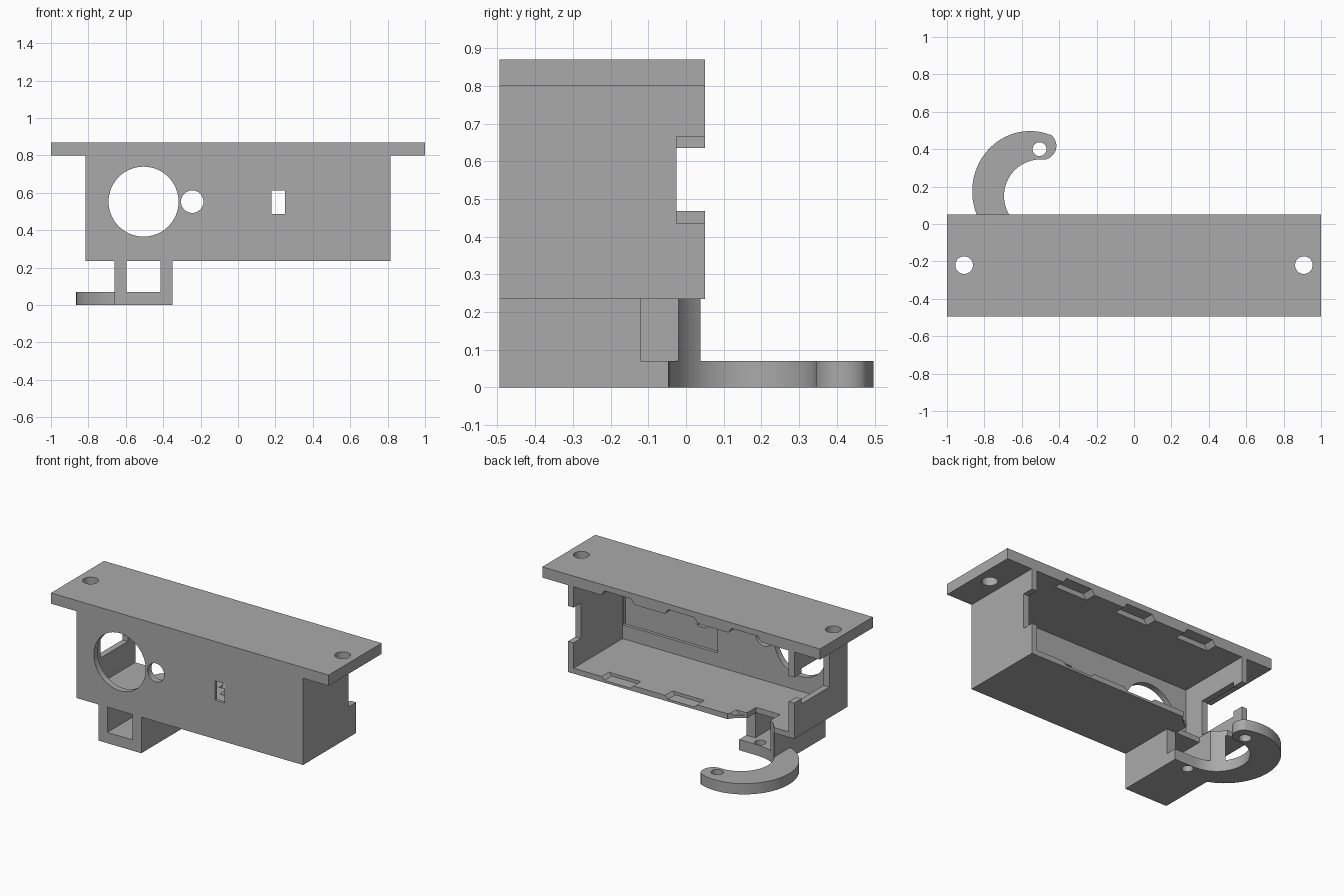
import bpy, bmesh, math
from mathutils import Vector

old = bpy.data.objects.get("Cube")
if old:
    bpy.data.objects.remove(old, do_unlink=True)

grey = bpy.data.materials.new("plain_grey")
grey.use_nodes = True
grey.diffuse_color = (0.4, 0.4, 0.4, 1)
grey.node_tree.nodes["Principled BSDF"].inputs["Base Color"].default_value = (0.4, 0.4, 0.4, 1)


def prism(name, points, axis, lo, hi):
    """Extrude a flat outline along an axis from lo to hi."""
    place = {"x": lambda a, b, c: (c, a, b),
             "y": lambda a, b, c: (a, c, b),
             "z": lambda a, b, c: (a, b, c)}[axis]
    bm = bmesh.new()
    face = bm.faces.new([bm.verts.new(place(a, b, lo)) for a, b in points])
    out = bmesh.ops.extrude_face_region(bm, geom=[face])
    moved = [v for v in out["geom"] if isinstance(v, bmesh.types.BMVert)]
    bmesh.ops.translate(bm, verts=moved, vec=Vector(place(0, 0, hi - lo)))
    bmesh.ops.recalc_face_normals(bm, faces=bm.faces)
    mesh = bpy.data.meshes.new(name)
    bm.to_mesh(mesh)
    bm.free()
    mesh.materials.append(grey)
    obj = bpy.data.objects.new(name, mesh)
    bpy.context.collection.objects.link(obj)
    return obj


def box(name, x, y, z):
    return prism(name, [(x[0], y[0]), (x[1], y[0]), (x[1], y[1]), (x[0], y[1])], "z", *z)


def arc(cx, cy, rx, ry, start, end, n):
    angles = [math.radians(start + (end - start) * i / n) for i in range(n + 1)]
    return [(cx + rx * math.cos(t), cy + ry * math.sin(t)) for t in angles]


def rod(cx, cy, r, axis, lo, hi, n=48):
    return prism("cutter", arc(cx, cy, r, r, 0, 360, n)[:-1], axis, lo, hi)


def cut(obj, *cutters):
    """Subtract each cutter, then remove it."""
    for c in cutters:
        mod = obj.modifiers.new("cut", "BOOLEAN")
        mod.operation = "DIFFERENCE"
        mod.solver = "EXACT"
        mod.object = c
        bpy.context.view_layer.update()
        graph = bpy.context.evaluated_depsgraph_get()
        mesh = bpy.data.meshes.new_from_object(obj.evaluated_get(graph))
        obj.modifiers.clear()
        obj.data = mesh
        bpy.data.objects.remove(c, do_unlink=True)


FRONT, BACK = -0.495, 0.05
SLOTS = (-0.458, 0, 0.458)


def slot(x, z_open, z_deep):
    """Latch slot with slanted ends, open at the back edge."""
    return prism("cutter", [(x - 0.125, z_open), (x + 0.125, z_open),
                            (x + 0.095, z_deep), (x - 0.095, z_deep)], "y", -0.025, 0.1)


# Mounting plate on top, with screw holes and latch slots
plate = box("mounting_plate", (-1, 1), (FRONT, BACK), (0.8, 0.87))
for s in (-1, 1):
    cut(plate, rod(s * 0.908, -0.22, 0.047, "z", 0.7, 1))
for x in SLOTS:
    cut(plate, slot(x, 0.79, 0.833))

# Housing shell, open at the back
shell = box("housing", (-0.815, 0.815), (FRONT, BACK), (0.235, 0.8))
cut(shell,
    box("cutter", (-0.775, 0.775), (-0.455, 0.2), (0.27, 0.9)),
    box("cutter", (0.09, 0.77), (-0.475, -0.4), (0.36, 0.64)),
    rod(-0.505, 0.553, 0.187, "y", -0.6, -0.4, 64),
    rod(-0.245, 0.553, 0.06, "y", -0.6, -0.4),
    box("cutter", (0.18, 0.25), (-0.6, -0.4), (0.488, 0.613)))
for x in SLOTS:
    cut(shell, slot(x, 0.28, 0.25))

# Side wall openings, and the floor opening above the hook
cut(shell,
    box("cutter", (0.7, 0.9), (-0.025, 0.2), (0.435, 0.665)),
    box("cutter", (-0.9, -0.7), (-0.31, 0.2), (0.435, 0.665)),
    rod(-0.5, 0.15, 0.195, "z", 0.1, 0.4, 64),
    box("cutter", (-0.595, -0.42), (-0.12, 0.2), (0.1, 0.4)))

# Small latch tabs in the right side opening
for name, z in (("lower_tab", (0.435, 0.468)), ("upper_tab", (0.635, 0.665))):
    box(name, (-0.815, -0.775), (-0.025, BACK), z)

# Bracket under the housing with a square passage
bracket = box("hook_bracket", (-0.66, -0.35), (FRONT, BACK), (0, 0.235))
cut(bracket,
    box("cutter", (-0.595, -0.415), (-0.7, 0.2), (0.07, 0.4)),
    box("cutter", (-0.5, -0.2), (-0.12, 0.2), (0.07, 0.4)),
    box("cutter", (-0.5, -0.2), (-0.047, 0.2), (-0.1, 0.4)),
    rod(-0.5, 0.15, 0.195, "z", -0.1, 0.4, 64),
    rod(-0.476, -0.085, 0.034, "z", -0.1, 0.2))

# Curved hook arm with a rounded tip and a hole
outline = (arc(-0.555, 0.175, 0.31, 0.322, 250, 70, 40)
           + arc(-0.49, 0.418, 0.075, 0.075, 50, -80, 14)
           + arc(-0.5, 0.15, 0.195, 0.195, 88, 215, 28))
hook = prism("hook_arm", outline, "z", 0, 0.07)
cut(hook, rod(-0.505, 0.4, 0.037, "z", -0.1, 0.2))

# Smooth the round surfaces, keep edges crisp
bpy.ops.object.select_all(action="DESELECT")
for obj in (plate, shell, bracket, hook):
    obj.select_set(True)
bpy.context.view_layer.objects.active = shell
bpy.ops.object.shade_smooth_by_angle(angle=math.radians(30))
